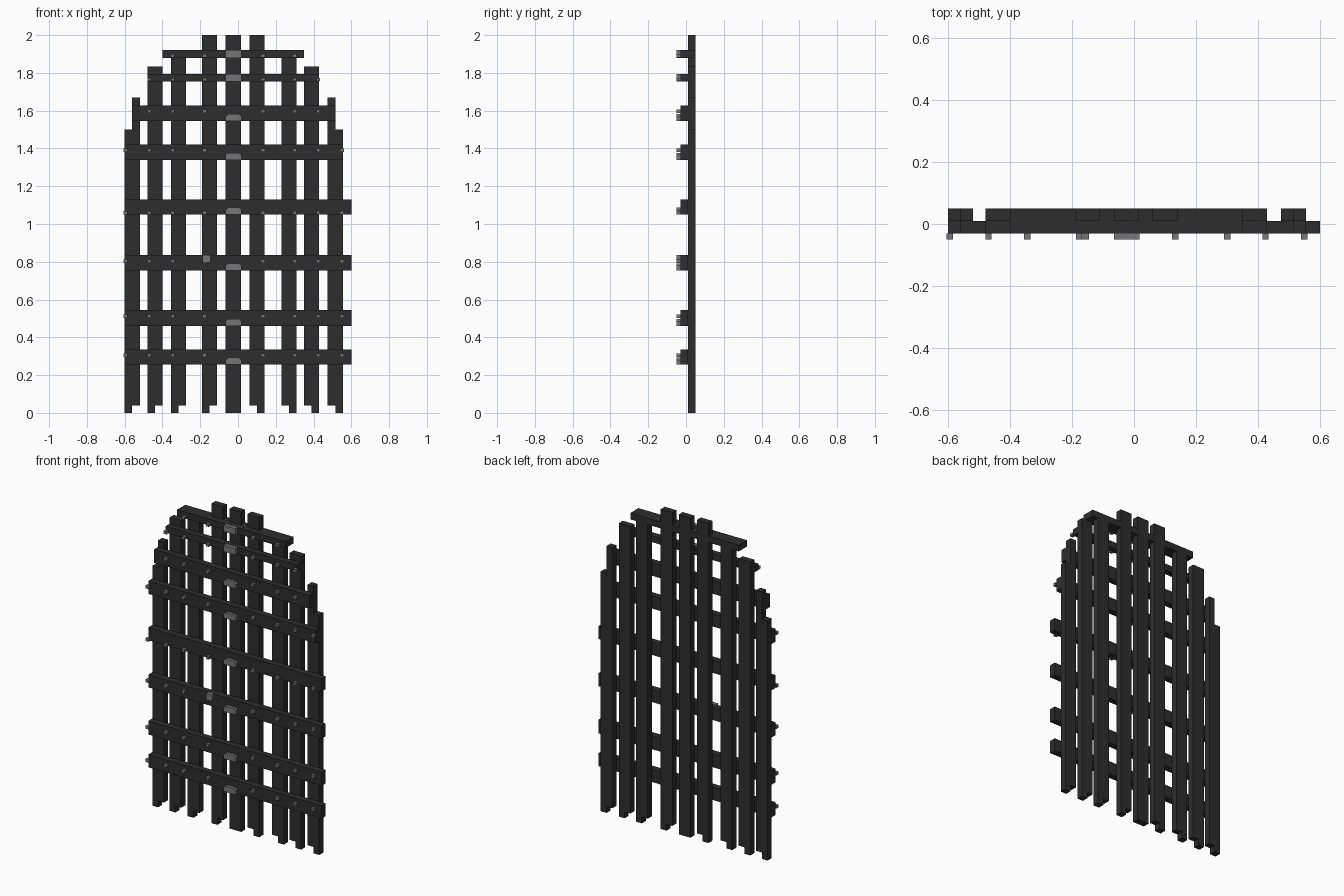
import bpy

if "Cube" in bpy.data.objects:
    bpy.data.objects.remove(bpy.data.objects["Cube"])

def mat(name, v):
    m = bpy.data.materials.new(name)
    m.diffuse_color = (v, v, v, 1)
    m.use_nodes = True
    m.node_tree.nodes["Principled BSDF"].inputs["Base Color"].default_value = m.diffuse_color
    return m

IRON = mat("dark_iron", 0.027)
STEEL = mat("grey_steel", 0.18)

def prism(name, pts, y0, y1, m):
    """Extrude a front-view (x, z) outline, given counter-clockwise, from y0 to y1."""
    n = len(pts)
    verts = [(x, y0, z) for x, z in pts] + [(x, y1, z) for x, z in pts]
    faces = [tuple(range(n)), tuple(range(2 * n - 1, n - 1, -1))]
    faces += [(i, i + n, (i + 1) % n + n, (i + 1) % n) for i in range(n)]
    me = bpy.data.meshes.new(name)
    me.from_pydata(verts, [], faces)
    me.materials.append(m)
    ob = bpy.data.objects.new(name, me)
    bpy.context.collection.objects.link(ob)
    return ob

def rect(x0, x1, z0, z1):
    return [(x0, z0), (x1, z0), (x1, z1), (x0, z1)]

# Upright bars: left x, top of left half, top of right half, side of the foot
W = 0.08
bars = [(-0.60, 1.50, 1.67, -1), (-0.48, 1.835, 1.835, -1), (-0.355, 1.88, 1.88, -1),
        (-0.19, 2, 2, -1), (-0.065, 2, 2, 0), (0.06, 2, 2, 1),
        (0.23, 1.88, 1.88, 1), (0.35, 1.835, 1.835, 1), (0.475, 1.67, 1.50, 1)]
for x, tl, tr, foot in bars:
    mid, end = x + W / 2, x + W
    zl = 0.04 if foot > 0 else 0
    zr = 0.04 if foot < 0 else 0
    pts = [(x, zl)]
    if foot:
        pts += [(mid, zl), (mid, zr)]
    pts += [(end, zr), (end, tr)]
    if tl != tr:
        pts += [(mid, tr), (mid, tl)]
    pts.append((x, tl))
    prism("upright_bar", pts, 0.01, 0.05, IRON)

# Cross rails: x range, z range, rivet height
rails = [(-0.60, 0.60, 0.255, 0.335, 0.305), (-0.60, 0.60, 0.46, 0.545, 0.512),
         (-0.60, 0.60, 0.755, 0.835, 0.803), (-0.60, 0.60, 1.05, 1.13, 1.06),
         (-0.60, 0.555, 1.34, 1.42, 1.39), (-0.56, 0.515, 1.545, 1.628, 1.597),
         (-0.48, 0.43, 1.755, 1.795, 1.765), (-0.40, 0.35, 1.88, 1.92, 1.89)]
rivets = [-0.595, -0.47, -0.345, -0.178, 0.133, 0.301, 0.425, 0.55]
for x0, x1, z0, z1, rz in rails:
    top = z0 > 1.8
    prism("cross_rail", rect(x0, x1, z0, z1), -0.03, 0.01, IRON)
    if top:  # the top rail is also filled in between the tall bars
        for a, b in ((x0, -0.19), (-0.11, -0.065), (0.015, 0.06), (0.14, x1)):
            prism("top_rail_back", rect(a, b, z0, z1), 0.01, 0.05, IRON)
    # Centre plate with clipped upper corners on the wide rails
    a, b, c = -0.065, 0.018, 0.012
    if z1 - z0 > 0.06:
        h = z0 + 0.037
        pts = [(a, z0), (b, z0), (b, h - c), (b - c, h), (a + c, h), (a, h - c)]
    else:
        pts = rect(a, b, z0, z1)
    prism("centre_plate", pts, -0.05, -0.03, STEEL)
    # Rivets
    for r in rivets:
        if x0 - 0.01 < r < x1 + 0.01:
            prism("rivet", rect(r - 0.01, r + 0.01, rz - 0.009, rz + 0.009), -0.05, -0.03, STEEL)

# Latch plate with clipped lower corners
prism("latch_plate", [(-0.187, 0.803), (-0.18, 0.795), (-0.153, 0.795), (-0.146, 0.803),
                      (-0.146, 0.835), (-0.187, 0.835)], -0.05, -0.03, STEEL)
